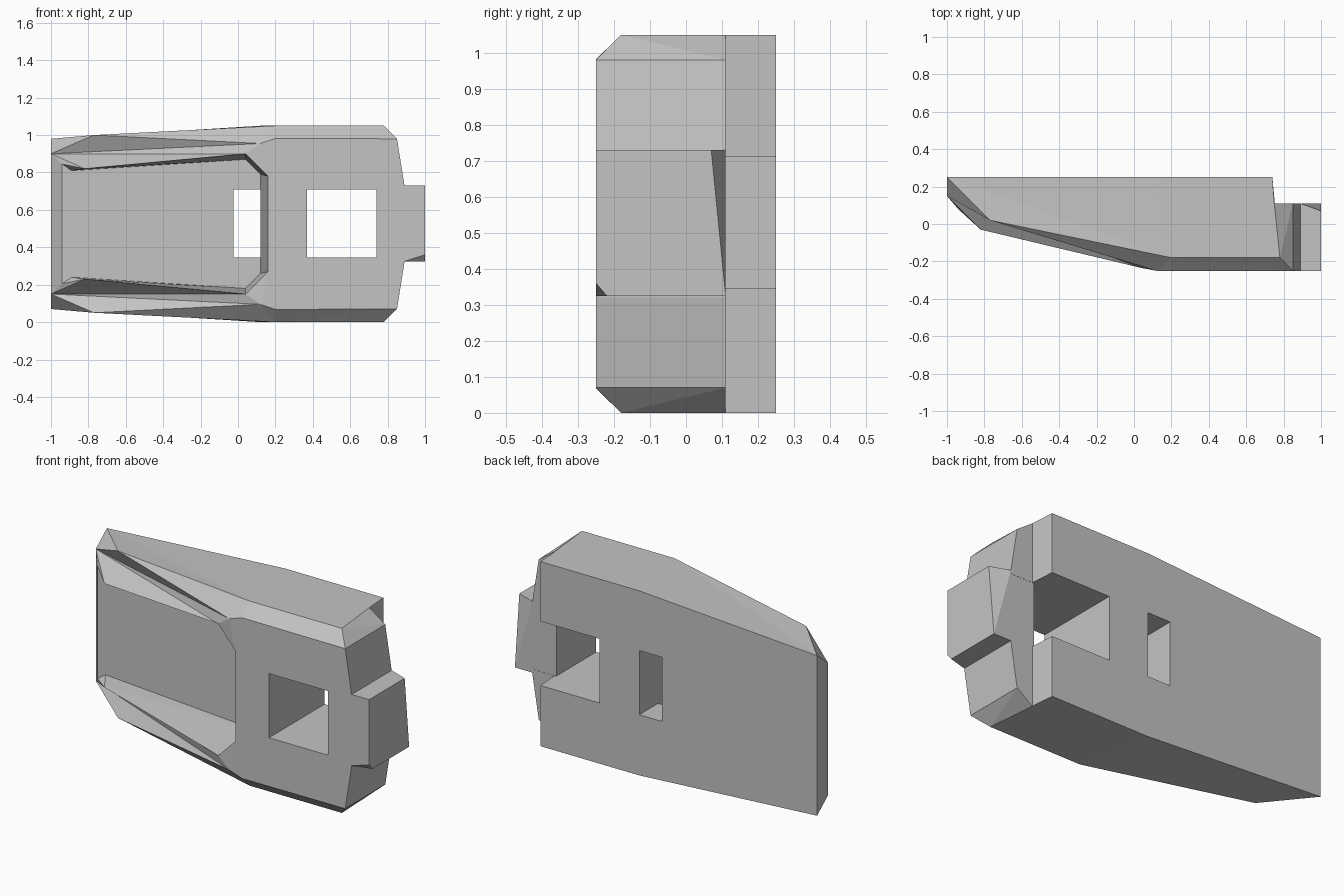
import bpy, bmesh
from mathutils import Vector

if "Cube" in bpy.data.objects:
    bpy.data.objects.remove(bpy.data.objects["Cube"], do_unlink=True)

HEIGHT = 1.05

grey = bpy.data.materials.new("plain_grey")
grey.use_nodes = True
colour = (0.55, 0.55, 0.55, 1)
grey.diffuse_color = colour
for node in grey.node_tree.nodes:
    if node.type == "BSDF_PRINCIPLED":
        node.inputs["Base Color"].default_value = colour


def finish(name, bm):
    bmesh.ops.recalc_face_normals(bm, faces=bm.faces)
    mesh = bpy.data.meshes.new(name)
    bm.to_mesh(mesh)
    bm.free()
    mesh.materials.append(grey)
    obj = bpy.data.objects.new(name, mesh)
    bpy.context.collection.objects.link(obj)
    return obj


def box(name, low, high):
    bm = bmesh.new()
    bmesh.ops.create_cube(bm, size=1)
    low, high = Vector(low), Vector(high)
    for v in bm.verts:
        v.co = (low + high) / 2 + v.co * (high - low)
    return finish(name, bm)


# Upper half corners; the lower half is their mirror image
upper = {
    "end_front": (-1, .15, .9), "end_back": (-1, .25, .98),
    "rail": (-.77, .02, 1), "valley": (.12, -.25, .955),
    "bevel_top": (.2, -.18, HEIGHT), "bevel_front": (.2, -.25, .982),
    "back_bend": (.12, .25, HEIGHT), "back_right": (.74, .25, HEIGHT),
    "step": (.75, .11, HEIGHT), "corner_top": (.78, -.18, HEIGHT),
    "corner_front": (.85, -.25, .98), "corner_back": (.85, .11, .98),
    "side_front": (.89, -.25, .73), "side_back": (.89, .11, .73),
    "lip": (-.82, -.03, .82), "lip_bend": (.04, -.235, .9),
    "lip_right": (.16, -.25, .78), "floor_end": (-.94, .08, .845),
    "floor_left": (-.89, .08, .81), "floor_bend": (.04, .08, .87),
    "floor_right": (.12, .08, .79),
}

# Faces repeated on both halves
half_faces = [
    ("end_front", "rail", "end_back"),
    ("end_back", "rail", "bevel_top", "back_bend"),
    ("back_bend", "bevel_top", "corner_top", "step", "back_right"),
    ("bevel_top", "bevel_front", "corner_front", "corner_top"),
    ("rail", "valley", "bevel_front", "bevel_top"),
    ("end_front", "valley", "rail"),
    ("end_front", "lip_bend", "valley"),
    ("end_front", "lip", "lip_bend"),
    ("end_front", "floor_end", "lip"),
    ("floor_end", "floor_left", "lip"),
    ("lip", "floor_left", "floor_bend", "lip_bend"),
    ("lip_bend", "floor_bend", "floor_right", "lip_right"),
    ("valley", "lip_bend", "lip_right"),
    ("corner_top", "corner_front", "corner_back", "step"),
    ("corner_front", "side_front", "side_back", "corner_back"),
]

# Faces running across the mirror line
full_faces = [
    ("end_front", "end_back"),
    ("end_front", "floor_end"),
    ("lip_right", "floor_right"),
    ("floor_end", "floor_left", "floor_bend", "floor_right"),
    ("lip_right", "valley", "bevel_front", "corner_front", "side_front"),
    ("side_front", "side_back"),
    ("side_back", "corner_back", "step"),
    ("step", "back_right"),
    ("back_right", "back_bend", "end_back"),
]

# Body shell
bm = bmesh.new()
top = {n: bm.verts.new(p) for n, p in upper.items()}
low = {n: bm.verts.new((x, y, HEIGHT - z)) for n, (x, y, z) in upper.items()}
for names in half_faces:
    bm.faces.new([top[n] for n in names])
    bm.faces.new([low[n] for n in reversed(names)])
for names in full_faces:
    bm.faces.new([top[n] for n in names] + [low[n] for n in reversed(names)])
bmesh.ops.connect_verts_nonplanar(bm, angle_limit=0.002, faces=bm.faces)
body = finish("body", bm)

# Window through the front, its rear slot, and the small hole in the tray
cutters = [
    box("window_cutter", (.37, -.5, .345), (.74, .5, .71)),
    box("slot_cutter", (.5, .109, .345), (.95, .5, .71)),
    box("tray_hole_cutter", (-.025, -.1, .345), (.119, .5, .71)),
]
bpy.context.view_layer.objects.active = body
for cutter in cutters:
    cutter.hide_render = True
    cut = body.modifiers.new(cutter.name, "BOOLEAN")
    cut.operation = "DIFFERENCE"
    cut.solver = "EXACT"
    cut.object = cutter
    bpy.ops.object.modifier_apply(modifier=cut.name)
    bpy.data.objects.remove(cutter, do_unlink=True)

# End tab with its skewed rear and trimmed lower corner
bm = bmesh.new()
for p in [(.89, -.25, .73), (.89, .11, .73), (.89, .11, .325), (.89, -.25, .325),
          (1, -.25, .73), (1, .07, .73), (1, .11, .325), (1, -.22, .325),
          (1, -.25, .36)]:
    bm.verts.new(p)
bmesh.ops.convex_hull(bm, input=bm.verts)
bmesh.ops.dissolve_limit(bm, angle_limit=0.01, verts=bm.verts, edges=bm.edges)
finish("end_tab", bm)
